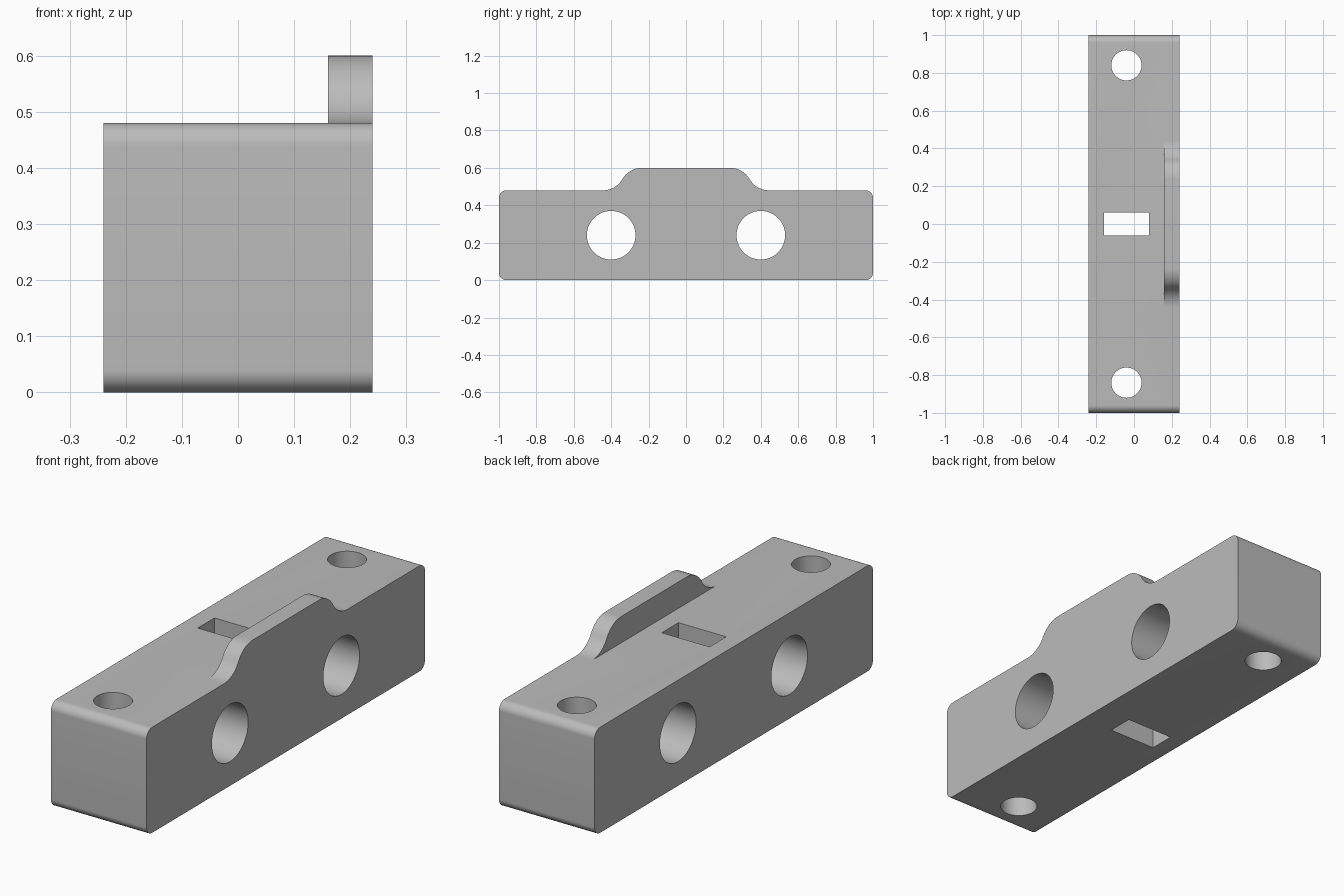
import bpy, bmesh, math
from math import cos, sin, radians, pi

cube = bpy.data.objects.get("Cube")
if cube:
    bpy.data.objects.remove(cube, do_unlink=True)

grey = bpy.data.materials.new("plain grey")
grey.use_nodes = True
colour = (0.5, 0.5, 0.5, 1)
grey.diffuse_color = colour
grey.node_tree.nodes["Principled BSDF"].inputs["Base Color"].default_value = colour


def arc(cu, cv, r, start, end, steps=12):
    angles = [radians(start + (end - start) * i / steps) for i in range(steps + 1)]
    return [(cu + r * cos(a), cv + r * sin(a)) for a in angles]


def prism(name, outline, low, high, axis="x"):
    """Extrude an outline along x (outline is y, z) or z (outline is x, y)."""
    bm = bmesh.new()
    place = lambda p: (low, *p) if axis == "x" else (*p, low)
    face = bm.faces.new([bm.verts.new(place(p)) for p in outline])
    new = bmesh.ops.extrude_face_region(bm, geom=[face])["geom"]
    shift = (high - low, 0, 0) if axis == "x" else (0, 0, high - low)
    bmesh.ops.translate(bm, vec=shift, verts=[v for v in new if isinstance(v, bmesh.types.BMVert)])
    bmesh.ops.recalc_face_normals(bm, faces=bm.faces)
    mesh = bpy.data.meshes.new(name)
    bm.to_mesh(mesh)
    bm.free()
    mesh.materials.append(grey)
    obj = bpy.data.objects.new(name, mesh)
    bpy.context.collection.objects.link(obj)
    return obj


def combine(target, tool, operation):
    bpy.ops.object.select_all(action="DESELECT")
    bpy.context.view_layer.objects.active = target
    target.select_set(True)
    mod = target.modifiers.new("combine", "BOOLEAN")
    mod.operation, mod.solver, mod.object = operation, "EXACT", tool
    bpy.ops.object.modifier_apply(modifier=mod.name)
    bpy.data.objects.remove(tool, do_unlink=True)


# Main bar with rounded end edges
half_width, height, r = 0.24, 0.48, 0.04
outline = (arc(1 - r, height - r, r, 0, 90) + arc(r - 1, height - r, r, 90, 180)
           + arc(r - 1, r, r, 180, 270) + arc(1 - r, r, r, 270, 360))
block = prism("mounting_block", outline, -half_width, half_width)

# Raised lip along the left edge, with S-curved ends
R, mid = 0.12, 0.34
offset = R * sin(radians(60))
side = arc(mid + offset, height + R, R, 270, 210) + arc(mid - offset, height, R, 30, 90)[1:]
base = height - r
lip_outline = ([(mid + offset, base)] + side
               + [(-y, z) for y, z in reversed(side)] + [(-mid - offset, base)])
combine(block, prism("raised_lip", lip_outline, 0.16, half_width), "UNION")

# Cross bores, end bolt holes and centre slot
for s in (-1, 1):
    combine(block, prism("cross_bore", arc(0.4 * s, 0.24, 0.13, 0, 360, 64)[:-1], -0.5, 0.5),
            "DIFFERENCE")
    combine(block, prism("bolt_hole", arc(-0.04, 0.84 * s, 0.08, 0, 360, 64)[:-1], -0.5, 1, "z"),
            "DIFFERENCE")
slot = [(-0.16, -0.06), (0.08, -0.06), (0.08, 0.06), (-0.16, 0.06)]
combine(block, prism("centre_slot", slot, -0.5, 1, "z"), "DIFFERENCE")

# Smooth curves, crisp edges
block.select_set(True)
bpy.context.view_layer.objects.active = block
bpy.ops.object.shade_smooth_by_angle(angle=radians(30))
